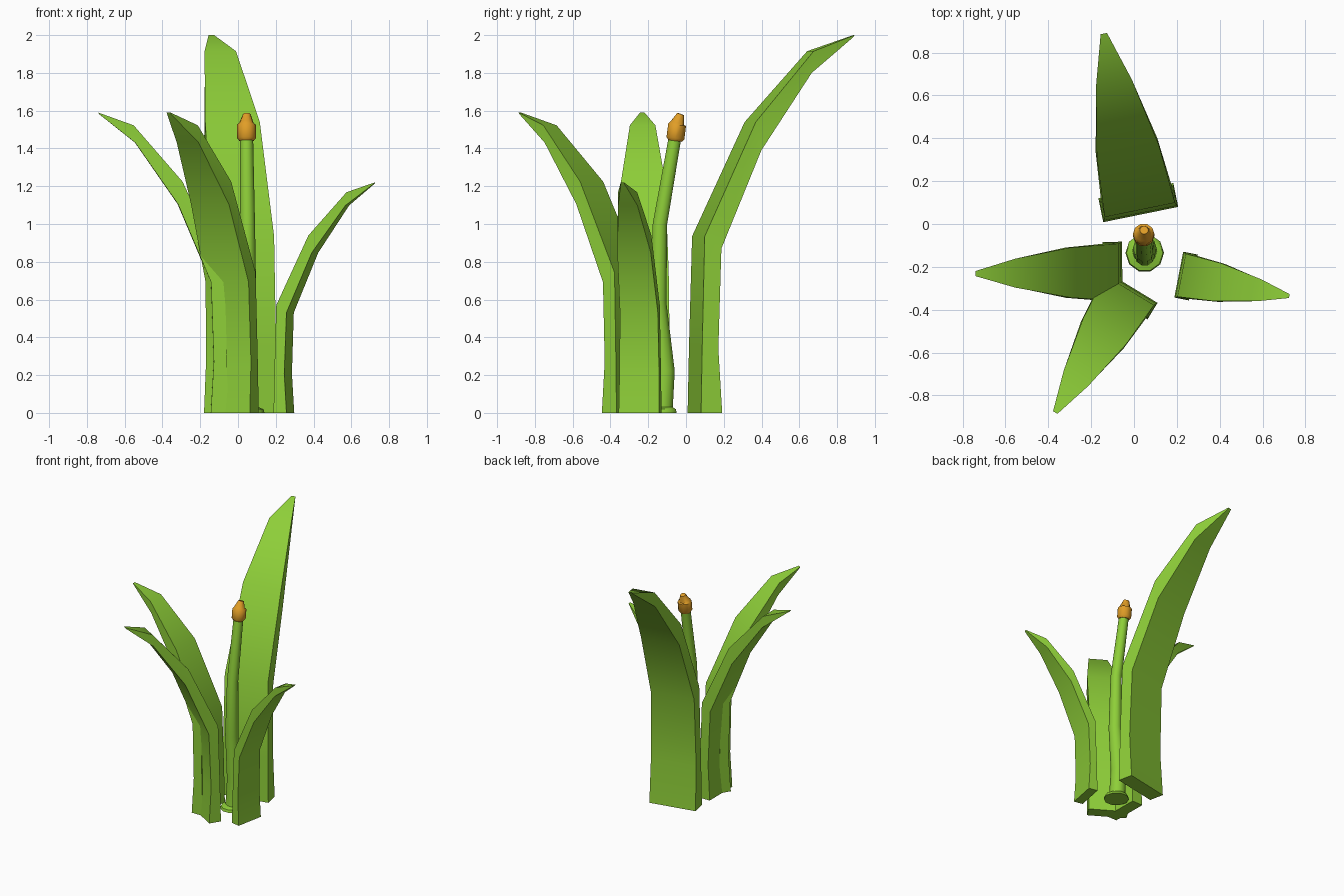
import bpy, bmesh, math
from mathutils import Vector

if "Cube" in bpy.data.objects:
    bpy.data.objects.remove(bpy.data.objects["Cube"])


def material(name, rgb):
    m = bpy.data.materials.new(name)
    m.diffuse_color = (*rgb, 1)
    m.use_nodes = True
    m.node_tree.nodes["Principled BSDF"].inputs["Base Color"].default_value = m.diffuse_color
    return m


GREEN = material("leaf_green", (0.27, 0.62, 0.04))
ORANGE = material("bud_orange", (0.75, 0.34, 0.02))


def skin(name, rings, mat, angle):
    """Bridge equal-length rings into a capped tube."""
    bm = bmesh.new()
    loops = [[bm.verts.new(p) for p in ring] for ring in rings]
    n = len(loops[0])
    for a, b in zip(loops, loops[1:]):
        for i in range(n):
            j = (i + 1) % n
            bm.faces.new((a[i], a[j], b[j], b[i]))
    bm.faces.new(loops[0][::-1])
    bm.faces.new(loops[-1])
    bmesh.ops.recalc_face_normals(bm, faces=bm.faces)
    me = bpy.data.meshes.new(name)
    bm.to_mesh(me)
    bm.free()
    me.materials.append(mat)
    ob = bpy.data.objects.new(name, me)
    bpy.context.collection.objects.link(ob)
    bpy.context.view_layer.objects.active = ob
    ob.select_set(True)
    bpy.ops.object.shade_smooth_by_angle(angle=math.radians(angle))
    ob.select_set(False)


# Leaf profile: inner reach, inner z, outer reach, outer z, width
LEAF = [(-.057, 0, .057, 0, .357), (-.05, .36, .037, .34, .35),
        (-.035, .935, .055, .87, .335), (.245, 1.54, .275, 1.39, .295),
        (.57, 1.915, .56, 1.80, .17), (.805, 2.0, .80, 1.99, .03)]


def leaf(name, centre, direction, s):
    o = Vector((*direction, 0)).normalized()
    w = Vector((-o.y, o.x, 0))
    c = Vector((*centre, 0))
    up = Vector((0, 0, 1))
    rings = []
    for ri, zi, ro, zo, width in LEAF:
        h = w * width / 2
        pin, pout = o * ri + up * zi, o * ro + up * zo
        rings.append([c + s * p for p in (pin - h, pin + h, pout + h, pout - h)])
    skin(name, rings, GREEN, 60)


leaf("back_leaf", (.02, .10), (-.20, .98), 1.0)
leaf("left_leaf", (-.10, -.225), (-1, -.01), .795)
leaf("front_leaf", (-.035, -.333), (-.52, -.855), .795)
leaf("right_leaf", (.243, -.243), (.98, -.19), .61)


def tube(name, path, mat, sides=10):
    """Round tube through (x, y, z, radius) points, rings square to the path."""
    pts = [Vector(p[:3]) for p in path]
    rings = []
    for k, p in enumerate(path):
        d = pts[min(k + 1, len(pts) - 1)] - pts[max(k - 1, 0)]
        d = Vector((0, 0, 1)) if p[2] < .05 else d.normalized()
        u = d.cross(Vector((0, 1, 0))).normalized()
        v = d.cross(u)
        rings.append([pts[k] + p[3] * (u * math.cos(t) + v * math.sin(t))
                      for t in (2 * math.pi * i / sides for i in range(sides))])
    skin(name, rings, mat, 50)


# Stem with flared foot
tube("stem", [(.05, -.135, 0, .09), (.05, -.135, .02, .085), (.05, -.125, .03, .058),
              (.05, -.112, .22, .055), (.05, -.148, .58, .047),
              (.05, -.138, 1.0, .04), (.045, -.058, 1.46, .035)], GREEN)

# Flower bud
tube("bud", [(.045, -.058, 1.44, .038), (.045, -.056, 1.455, .05), (.045, -.047, 1.525, .05),
             (.045, -.045, 1.535, .038), (.047, -.028, 1.582, .02)], ORANGE)
